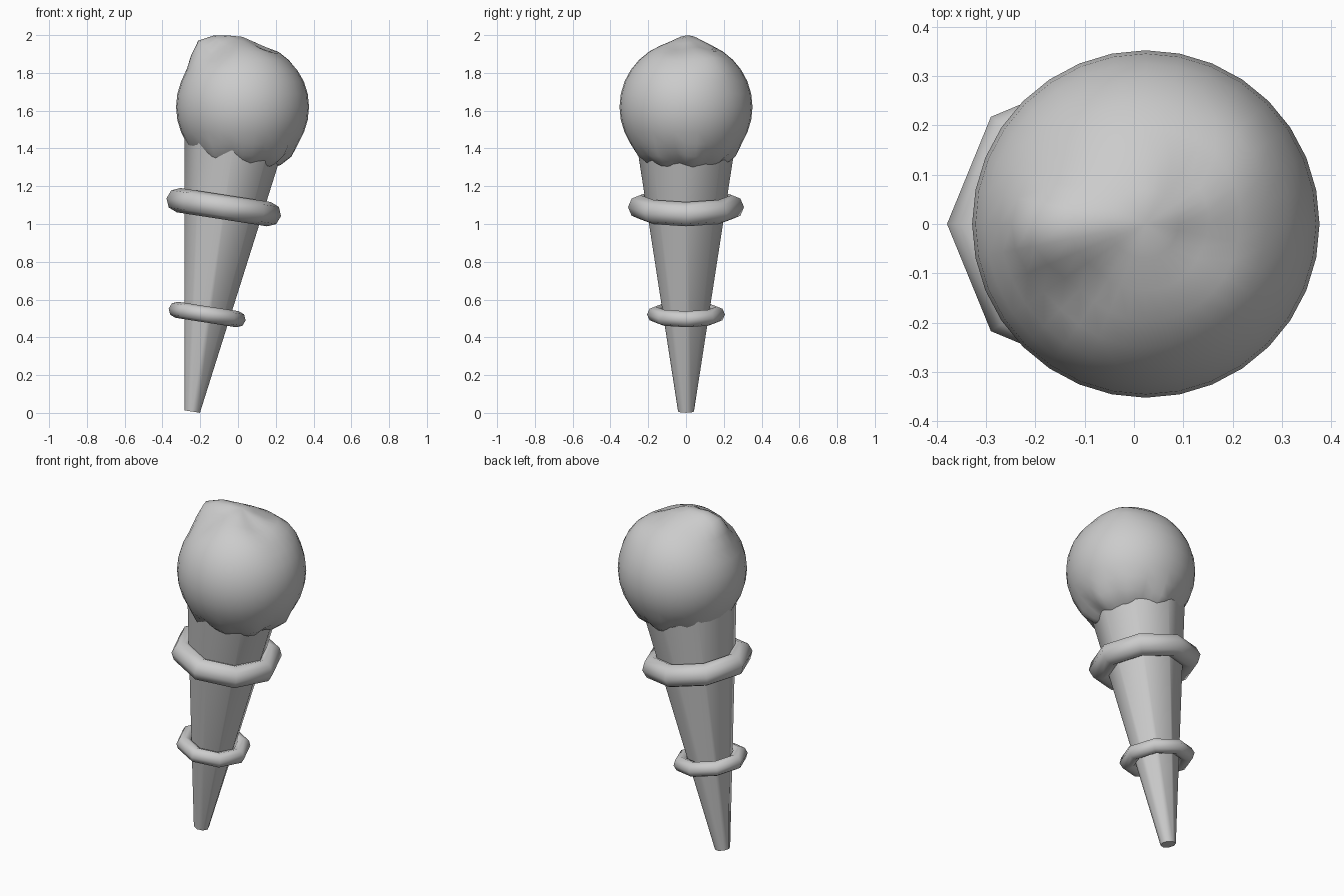
import bpy, math
from mathutils import Vector

if "Cube" in bpy.data.objects:
    bpy.data.objects.remove(bpy.data.objects["Cube"])

TILT = math.radians(8.8)
BASE = Vector((-0.243, 0, 0.007))
AXIS = Vector((math.sin(TILT), 0, math.cos(TILT)))


def finish(name):
    ob = bpy.context.object
    ob.name = name
    bpy.ops.object.shade_smooth()
    return ob


# Tapered, leaning octagonal cone
LENGTH = 1.45
bpy.ops.mesh.primitive_cone_add(vertices=8, radius1=0.042, radius2=0.042 + 0.153 * LENGTH,
                                depth=LENGTH, location=BASE + AXIS * LENGTH / 2,
                                rotation=(0, TILT, 0))
finish("cone")
bpy.ops.object.shade_smooth_by_angle(angle=math.radians(50))


# Octagonal bands around the cone
def band(name, along, outer, minor):
    bpy.ops.mesh.primitive_torus_add(major_segments=8, minor_segments=8,
                                     major_radius=outer - minor, minor_radius=minor,
                                     location=BASE + AXIS * along, rotation=(0, TILT, 0))
    finish(name)


band("upper_band", 1.095, 0.307, 0.065)
band("lower_band", 0.52, 0.206, 0.043)

# Scoop: a sphere with a raised peak, dents near the top and a wavy lower rim
bpy.ops.mesh.primitive_uv_sphere_add(segments=32, ring_count=16, radius=0.352,
                                     location=(0.024, 0, 1.62))
scoop = finish("scoop")
# direction, height, width (chord on unit sphere)
lumps = [((-0.55, -0.03, 0.83), 0.066, 0.24),
         ((-0.25, 0.04, 0.95), 0.030, 0.25),
         ((0.55, 0.45, 0.65), 0.016, 0.25),
         ((0.05, 0.05, 1.0), 0.012, 0.15),
         ((0.32, -0.12, 0.93), -0.026, 0.20),
         ((-0.40, -0.40, 0.82), -0.018, 0.20),
         ((0.25, 0.25, 0.93), -0.015, 0.16),
         ((0.70, -0.15, 0.70), -0.008, 0.25)]
for v in scoop.data.vertices:
    n = v.co.normalized()
    d = sum(h * math.exp(-((n - Vector(c).normalized()).length / w) ** 2)
            for c, h, w in lumps)
    rim = math.exp(-((n.z + 0.76) / 0.13) ** 2)
    a = math.atan2(n.y, n.x)
    d += rim * (0.010 + 0.012 * math.sin(8 * a + 0.6) + 0.006 * math.sin(5 * a))
    v.co += n * d
